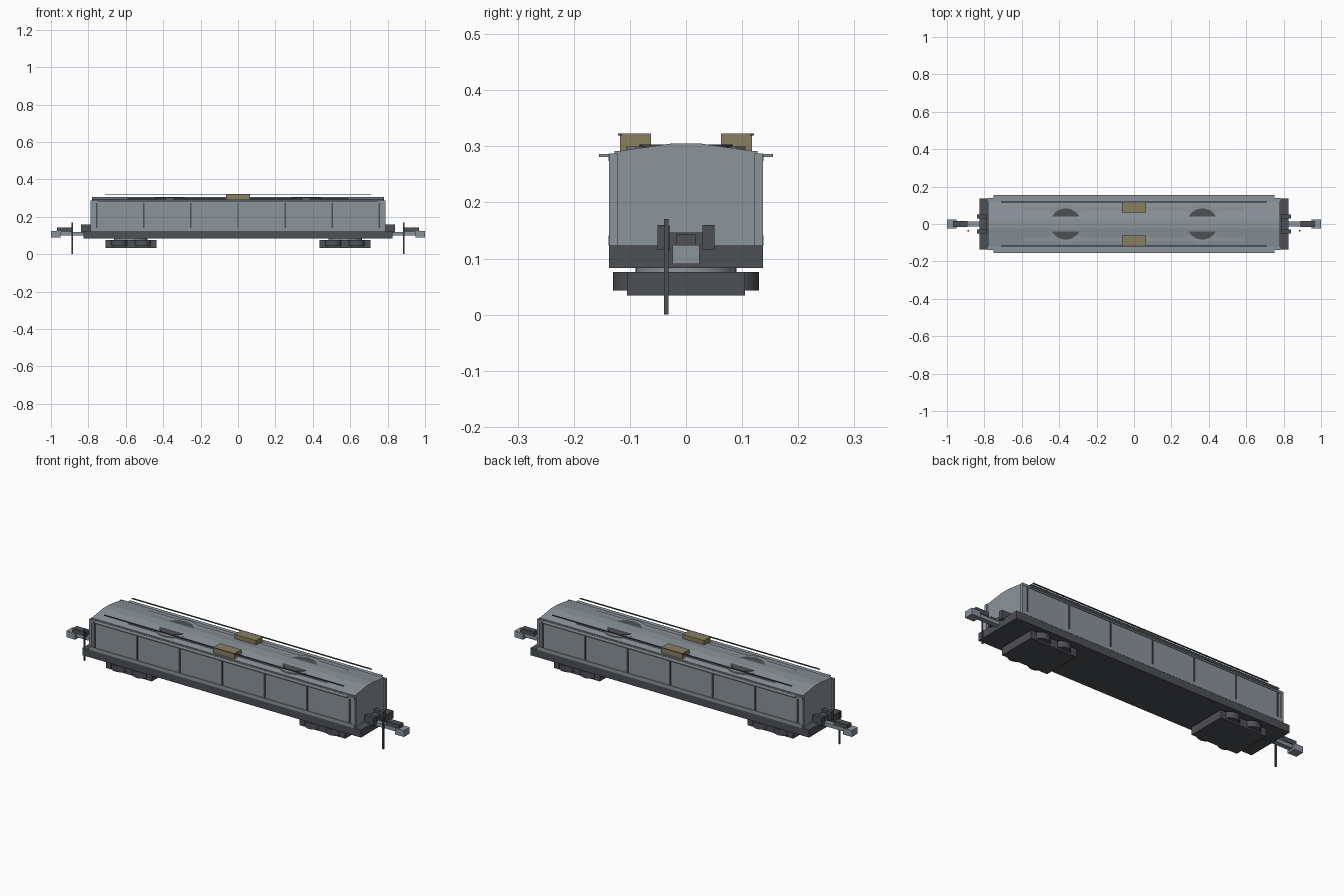
import bpy, bmesh, math

if "Cube" in bpy.data.objects:
    bpy.data.objects.remove(bpy.data.objects["Cube"])


def mat(name, c):
    m = bpy.data.materials.new(name)
    m.diffuse_color = (*c, 1)
    m.use_nodes = True
    m.node_tree.nodes["Principled BSDF"].inputs["Base Color"].default_value = m.diffuse_color
    return m


GREY = mat("body grey", (0.26, 0.295, 0.33))
DARK = mat("dark underframe", (0.076, 0.08, 0.09))
TAN = mat("tan hatch", (0.25, 0.21, 0.118))


def finish(bm, name, m):
    bmesh.ops.recalc_face_normals(bm, faces=bm.faces)
    me = bpy.data.meshes.new(name)
    bm.to_mesh(me)
    bm.free()
    me.materials.append(m)
    ob = bpy.data.objects.new(name, me)
    bpy.context.collection.objects.link(ob)
    return ob


def box(name, x, y, z, m):
    """Box from (min, max) ranges."""
    bm = bmesh.new()
    bmesh.ops.create_cube(bm, size=1)
    for v in bm.verts:
        for i, r in enumerate((x, y, z)):
            v.co[i] = (r[0] + r[1]) / 2 + v.co[i] * (r[1] - r[0])
    return finish(bm, name, m)


def cyl(name, cx, cy, z, r, m, n=32):
    bm = bmesh.new()
    bmesh.ops.create_cone(bm, cap_ends=True, segments=n, radius1=r, radius2=r, depth=z[1] - z[0])
    bmesh.ops.translate(bm, verts=bm.verts, vec=(cx, cy, (z[0] + z[1]) / 2))
    for f in bm.faces:
        f.smooth = len(f.verts) == 4
    for e in bm.edges:
        e.smooth = all(len(f.verts) == 4 for f in e.link_faces)
    return finish(bm, name, m)


def extrude_x(name, profile, x, m):
    """Extrude a (y, z) profile along x."""
    bm = bmesh.new()
    f = bm.faces.new([bm.verts.new((x[0], y, z)) for y, z in profile])
    g = bmesh.ops.extrude_face_region(bm, geom=[f])["geom"]
    bmesh.ops.translate(bm, verts=[v for v in g if isinstance(v, bmesh.types.BMVert)],
                        vec=(x[1] - x[0], 0, 0))
    return finish(bm, name, m)


def span(s, a, b):
    """Mirrored range on side s."""
    return (a, b) if s > 0 else (-b, -a)


# Body, underframe and roof
box("underframe", (-0.825, 0.825), (-0.137, 0.137), (0.083, 0.123), DARK)
box("body", (-0.78, 0.78), (-0.134, 0.134), (0.123, 0.287), GREY)
half = [(0.127, 0.285), (0.127, 0.2915), (0.12, 0.2915), (0.025, 0.305)]
extrude_x("roof", half + [(-y, z) for y, z in reversed(half)], (-0.78, 0.78), GREY)
box("roof_panel", (-0.59, 0.59), (-0.09, 0.09), (0.288, 0.2985), GREY)

# Side trim, walkways and roof rails
for s in (-1, 1):
    box("walkway", (-0.75, 0.75), span(s, 0.12, 0.155), (0.281, 0.286), GREY)
    box("top_rail", (-0.785, 0.785), span(s, 0.13, 0.138), (0.274, 0.286), GREY)
    box("bottom_rail", (-0.785, 0.785), span(s, 0.13, 0.138), (0.123, 0.141), GREY)
    box("roof_rail", (-0.71, 0.71), span(s, 0.114, 0.121), (0.319, 0.323), DARK)
    box("roof_hatch", (-0.063, 0.063), span(s, 0.062, 0.118), (0.288, 0.323), TAN)
    for k in range(-3, 4):
        x = k * 0.252
        box("side_rib", (x - 0.004, x + 0.004), span(s, 0.13, 0.1375), (0.135, 0.274), DARK)

# Round roof lids
for s in (-1, 1):
    cyl("lid_base", s * 0.365, 0, (0.285, 0.3), 0.106, GREY, 40)
    cyl("lid", s * 0.365, 0, (0.296, 0.303), 0.083, DARK, 40)

for s in (-1, 1):
    # End wall trim
    for t in (-1, 1):
        box("corner_post", span(s, 0.772, 0.788), span(t, 0.122, 0.137), (0.123, 0.287), GREY)
        box("end_block", span(s, 0.785, 0.84), span(t, 0.029, 0.051), (0.115, 0.16), DARK)
    box("end_beam", span(s, 0.785, 0.825), (-0.03, 0.03), (0.115, 0.146), DARK)
    # Coupler
    box("coupler_shank", span(s, 0.82, 0.955), (-0.013, 0.013), (0.1, 0.119), GREY)
    box("coupler_head", span(s, 0.948, 1.0), (-0.024, 0.024), (0.09, 0.124), GREY)
    box("coupler_top", span(s, 0.89, 0.968), (-0.017, 0.017), (0.119, 0.143), DARK)
    # Brake rod
    box("end_rod", span(s, 0.882, 0.889), (-0.039, -0.031), (0.0, 0.17), DARK)
    # Bogie
    c = s * 0.573
    box("bogie_frame", (c - 0.136, c + 0.136), (-0.105, 0.105), (0.034, 0.076), DARK)
    cyl("bogie_pivot", c, 0, (0.074, 0.085), 0.09, GREY)
    for dx in (-0.063, 0.063):
        for t in (-1, 1):
            cyl("bogie_wheel", c + dx, t * 0.083, (0.043, 0.076), 0.047, DARK, 24)
